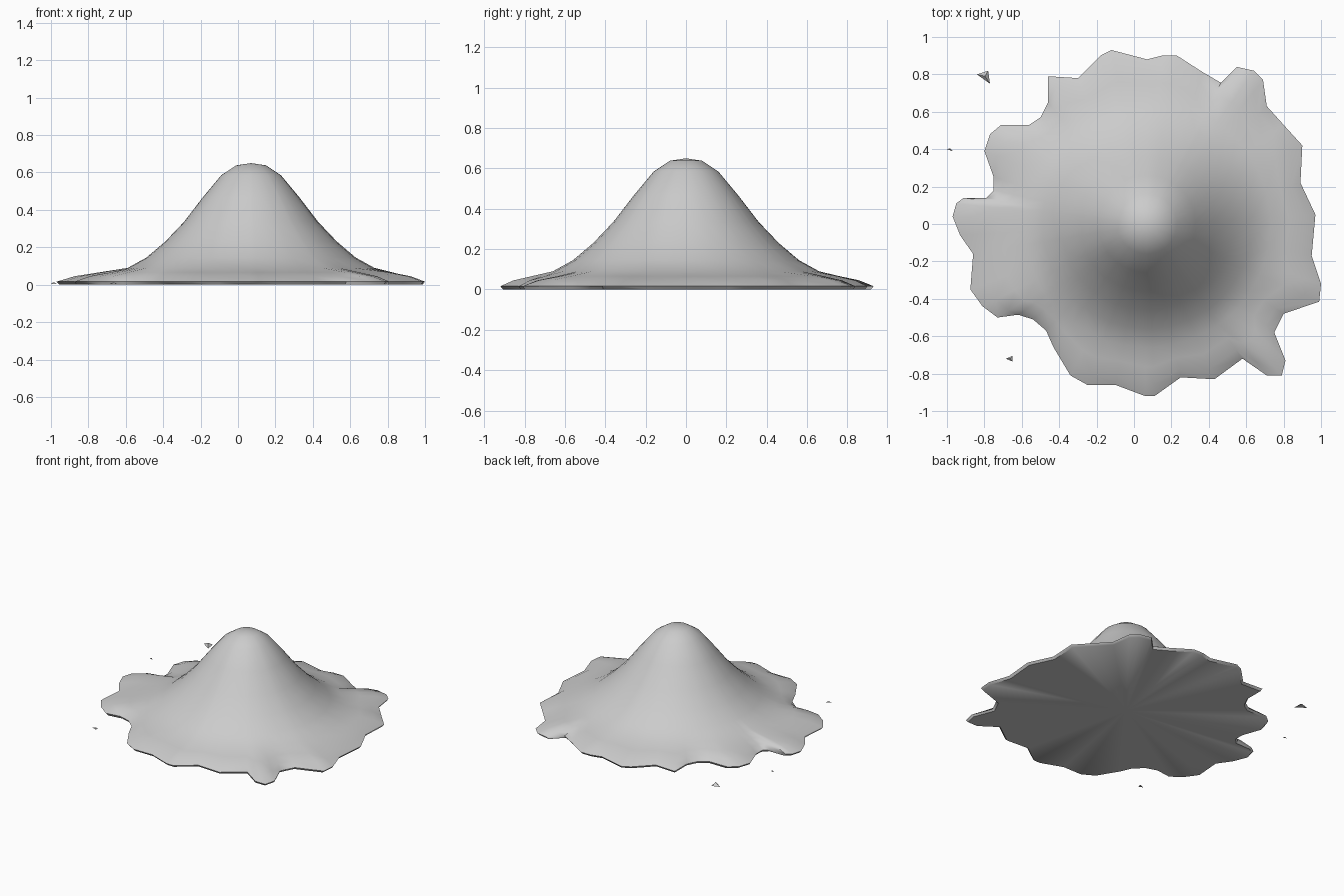
import bpy, bmesh, math
from mathutils import Vector

if "Cube" in bpy.data.objects:
    bpy.data.objects.remove(bpy.data.objects["Cube"])

# Ragged outer edge, anticlockwise seen from above
RIM = [(.97, .05), (.89, .22), (.90, .42), (.80, .53), (.71, .63), (.69, .77), (.64, .82),
       (.55, .84), (.465, .755), (.37, .81), (.23, .90), (.15, .90), (.07, .88), (-.12, .93),
       (-.18, .90), (-.30, .78), (-.46, .79), (-.46, .65), (-.50, .57), (-.56, .53),
       (-.71, .53), (-.77, .48), (-.80, .39), (-.75, .25), (-.75, .18), (-.79, .14),
       (-.91, .14), (-.95, .11), (-.97, .04), (-.93, -.06), (-.86, -.16), (-.875, -.35),
       (-.81, -.44), (-.73, -.50), (-.62, -.485), (-.54, -.51), (-.47, -.57), (-.43, -.66),
       (-.34, -.81), (-.25, -.86), (-.10, -.86), (.06, -.92), (.11, -.92), (.25, -.82),
       (.43, -.83), (.58, -.72), (.71, -.81), (.79, -.81), (.81, -.73), (.75, -.58),
       (.80, -.48), (.99, -.415), (1.0, -.32), (.95, -.17)]
# Radius and height of the rings of the heap
SLOPE = [(.08, .638), (.16, .585), (.26, .465), (.36, .335), (.46, .23), (.56, .145), (.66, .09)]
CENTRE = Vector((.07, 0))


def finish(name, bm):
    bmesh.ops.recalc_face_normals(bm, faces=bm.faces)
    mesh = bpy.data.meshes.new(name)
    bm.to_mesh(mesh)
    bm.free()
    ob = bpy.data.objects.new(name, mesh)
    bpy.context.collection.objects.link(ob)
    bpy.ops.object.select_all(action='DESELECT')
    ob.select_set(True)
    bpy.context.view_layer.objects.active = ob
    bpy.ops.object.shade_smooth_by_angle(angle=math.radians(50))


# Heap: circular rings that spread out into the ragged rim
bm = bmesh.new()
dirs = [Vector(p) - CENTRE for p in RIM]
n = len(dirs)


def ring(radius, z):
    return [bm.verts.new((*(CENTRE + d.normalized() * radius(d.length)), z)) for d in dirs]


rings = [ring(lambda L, r=r: r, z) for r, z in SLOPE]
for t, z in ((.4, .066), (.75, .045), (1, .016)):
    rings.append(ring(lambda L, t=t: .66 + (L - .66) * t, z))
rings.append(ring(lambda L: L * .985, 0))
for a, b in zip(rings, rings[1:]):
    for i in range(n):
        j = (i + 1) % n
        bm.faces.new((a[i], b[i], b[j], a[j]))
for loop, z in ((rings[0], .65), (rings[-1], 0)):
    tip = bm.verts.new((CENTRE.x, CENTRE.y, z))
    for i in range(n):
        bm.faces.new((tip, loop[i], loop[(i + 1) % n]))
finish("heap", bm)

# Loose chips lying around the heap
CHIPS = [[(-.84, .80), (-.78, .82), (-.77, .75)],
         [(-.685, -.72), (-.65, -.705), (-.65, -.735)],
         [(-1.0, .40), (-.985, .405), (-.97, .39)]]
for k, tri in enumerate(CHIPS, 1):
    bm = bmesh.new()
    base = [bm.verts.new((x, y, .005)) for x, y in tri]
    mid = sum((v.co for v in base), Vector()) / 3
    top = bm.verts.new((mid.x, mid.y, .025 if k == 1 else .014))
    bm.faces.new(base)
    for i in range(3):
        bm.faces.new((base[i], base[(i + 1) % 3], top))
    finish(f"chip_{k}", bm)
